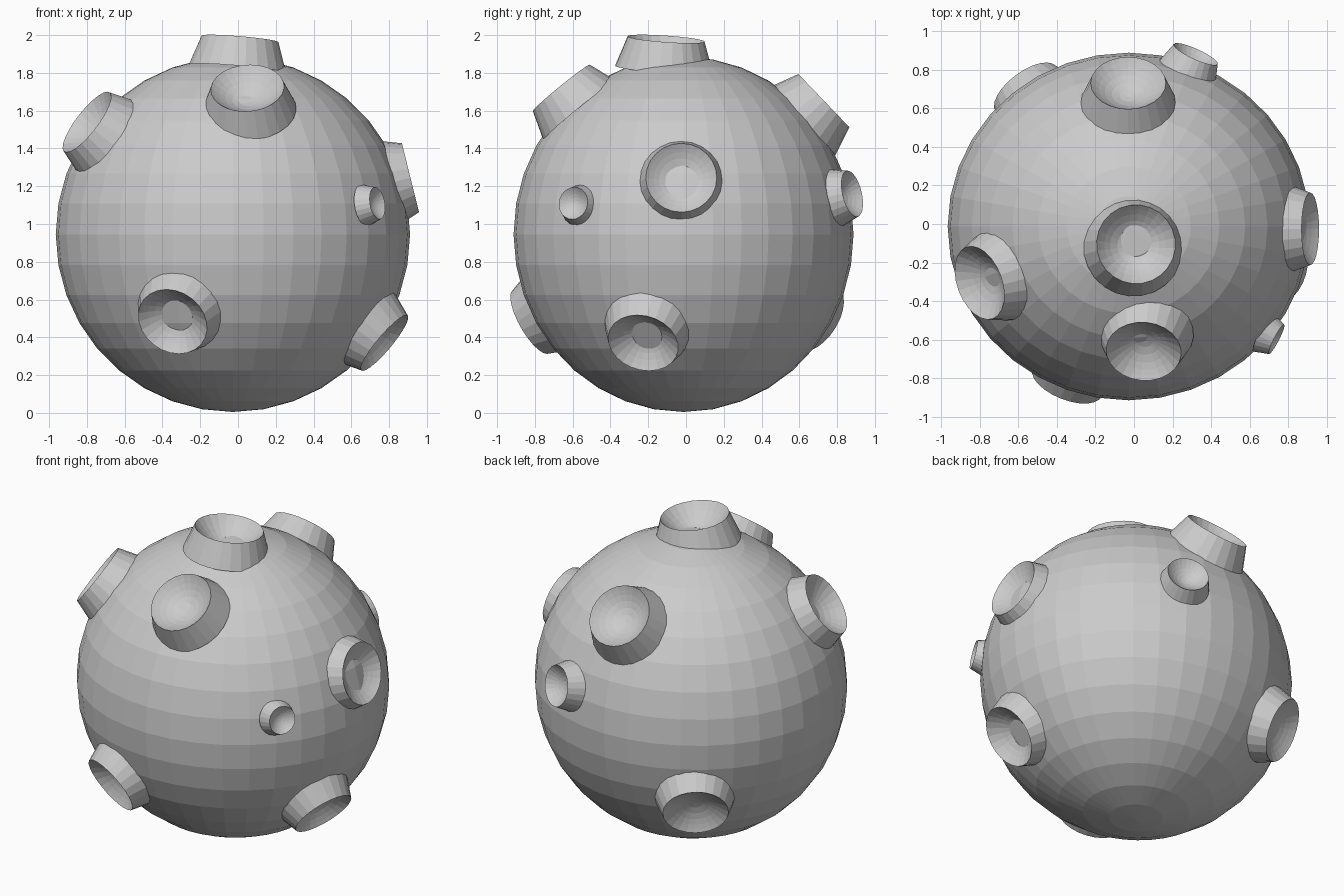
import bpy, bmesh, math
from mathutils import Vector, Matrix

if "Cube" in bpy.data.objects:
    bpy.data.objects.remove(bpy.data.objects["Cube"])

# Slightly squashed low-poly moon body
bm = bmesh.new()
bmesh.ops.create_uvsphere(bm, u_segments=36, v_segments=18, radius=1)
bmesh.ops.transform(bm, verts=bm.verts, matrix=Matrix.LocRotScale(
    Vector((-0.027, -0.013, 0.945)), None, Vector((0.938, 0.90, 0.94))))
mesh = bpy.data.meshes.new("moon_body")
bm.to_mesh(mesh)
bm.free()
bpy.context.collection.objects.link(bpy.data.objects.new("moon_body", mesh))

SEG = 24


def crater(name, rim_centre, normal, rim_r, base_r, height, depth):
    """Raised cone with a sharp rim and a round bowl inside."""
    profile = [(base_r, -height), (rim_r, 0)]
    for i in range(1, 7):
        f = math.cos(i / 7 * math.pi / 2)
        profile.append((rim_r * f, -depth * (1 - f * f)))
    bm = bmesh.new()
    rings = [[bm.verts.new((r * math.cos(2 * math.pi * k / SEG),
                            r * math.sin(2 * math.pi * k / SEG), z))
              for k in range(SEG)] for r, z in profile]
    for a, b in zip(rings, rings[1:]):
        for k in range(SEG):
            j = (k + 1) % SEG
            bm.faces.new((a[k], a[j], b[j], b[k]))
    tip = bm.verts.new((0, 0, -depth))
    for k in range(SEG):
        bm.faces.new((rings[-1][k], rings[-1][(k + 1) % SEG], tip))
    mesh = bpy.data.meshes.new(name)
    bm.to_mesh(mesh)
    bm.free()
    obj = bpy.data.objects.new(name, mesh)
    obj.matrix_world = (Matrix.Translation(rim_centre)
                        @ Vector(normal).to_track_quat('Z', 'Y').to_matrix().to_4x4())
    bpy.context.collection.objects.link(obj)


# Craters: rim centre, facing direction, rim radius, base radius, height, bowl depth
crater("crater_top", (0.01, -0.105, 1.98), (0.085, 0.07, 1), 0.205, 0.26, 0.16, 0.125)
crater("crater_front_upper", (0.05, -0.66, 1.72), (-0.06, -0.633, 0.775), 0.195, 0.25, 0.155, 0.095)
crater("crater_left_upper", (-0.80, -0.305, 1.54), (-0.757, -0.282, 0.583), 0.198, 0.25, 0.155, 0.097)
crater("crater_front_lower", (-0.346, -0.82, 0.483), (-0.325, -0.82, -0.467), 0.193, 0.243, 0.14, 0.10)
crater("crater_back_upper", (-0.03, 0.73, 1.653), (0, 0.72, 0.69), 0.195, 0.25, 0.155, 0.098)
crater("crater_right", (0.913, -0.025, 1.245), (0.97, 0, 0.24), 0.188, 0.235, 0.13, 0.075)
crater("crater_back_lower", (-0.56, 0.70, 0.50), (-0.53, 0.71, -0.45), 0.195, 0.245, 0.14, 0.075)
crater("crater_right_lower", (0.776, -0.227, 0.37), (0.74, -0.20, -0.62), 0.19, 0.24, 0.14, 0.10)
crater("crater_back_medium", (0.32, 0.88, 1.16), (0.40, 0.88, 0.21), 0.125, 0.158, 0.11, 0.065)
crater("crater_small", (0.738, -0.597, 1.11), (0.87, -0.45, 0.15), 0.086, 0.112, 0.08, 0.04)
